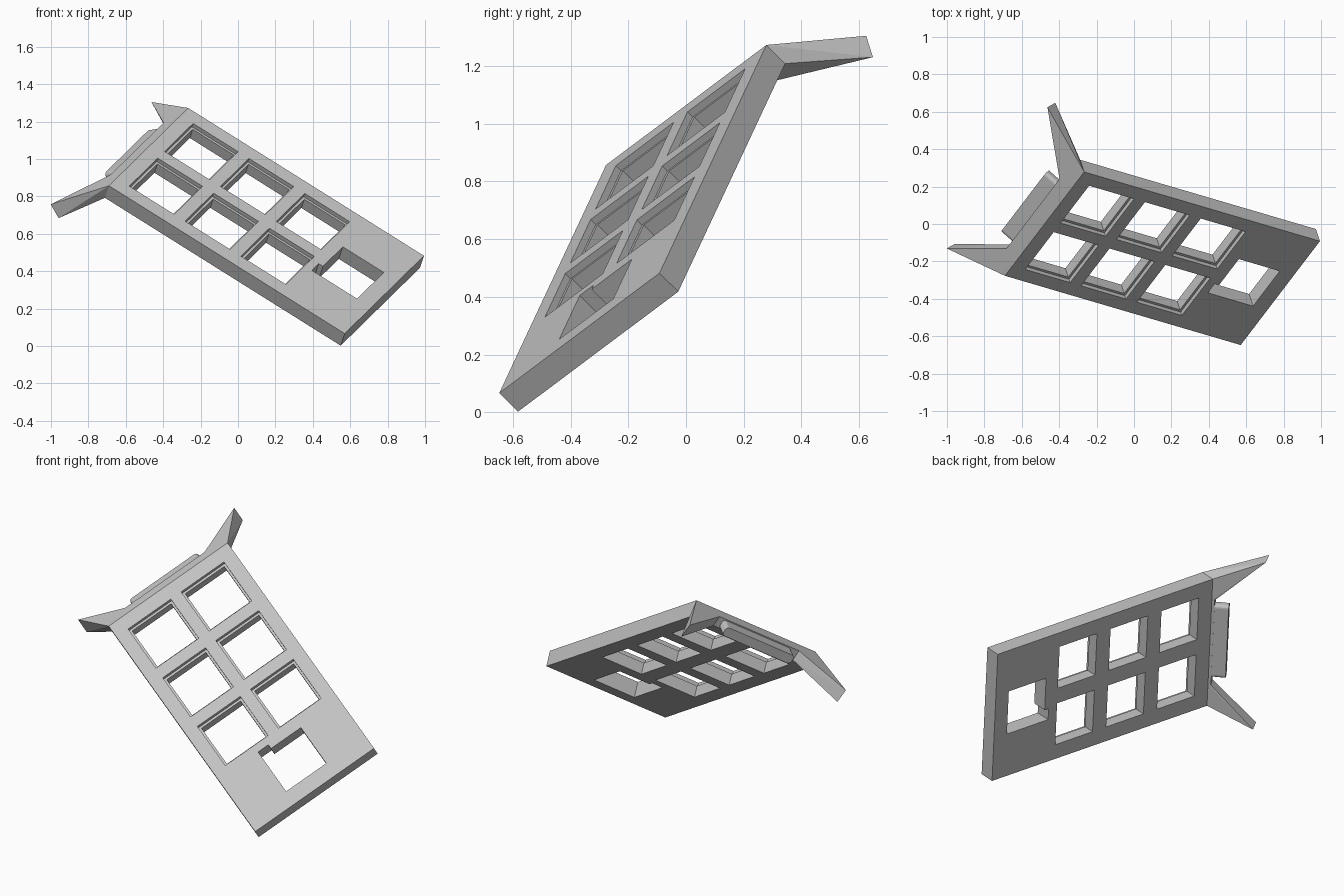
import bpy, bmesh
from mathutils import Matrix, Vector

cube = bpy.data.objects.get("Cube")
if cube:
    bpy.data.objects.remove(cube, do_unlink=True)

# Single grey finish
grey = bpy.data.materials.new("plain_grey")
grey.use_nodes = True
grey.diffuse_color = (0.55, 0.55, 0.55, 1)
grey.node_tree.nodes["Principled BSDF"].inputs["Base Color"].default_value = (0.55, 0.55, 0.55, 1)

# Tilted frame: x runs along the plate, y across it, z out of its face
along = Vector((1.26, -0.37, -0.79)).normalized()
face = along.cross(Vector((0.425, 0.555, 0.415))).normalized()
across = face.cross(along)
FRAME = Matrix((along, across, face)).transposed().to_4x4()
FRAME.translation = (-0.69, -0.277, 0.857)

LENGTH, WIDTH, THICK = 1.533, 0.813, 0.094


def add_box(bm, lo, hi):
    lo, hi = Vector(lo), Vector(hi)
    size = hi - lo
    m = Matrix.Translation((lo + hi) / 2) @ Matrix.Diagonal((*size, 1))
    return bmesh.ops.create_cube(bm, size=1, matrix=m)["verts"]


def finish(bm, name):
    bmesh.ops.recalc_face_normals(bm, faces=bm.faces)
    mesh = bpy.data.meshes.new(name)
    bm.to_mesh(mesh)
    bm.free()
    mesh.materials.append(grey)
    obj = bpy.data.objects.new(name, mesh)
    bpy.context.collection.objects.link(obj)
    obj.matrix_world = FRAME
    return obj


def hull(points, name):
    bm = bmesh.new()
    for p in points:
        bm.verts.new(p)
    bmesh.ops.convex_hull(bm, input=bm.verts)
    bmesh.ops.dissolve_limit(bm, angle_limit=0.01, verts=bm.verts, edges=bm.edges)
    return finish(bm, name)


# Main plate
bm = bmesh.new()
add_box(bm, (0, 0, -THICK), (LENGTH, WIDTH, 0))
plate = finish(bm, "plate")

# Square openings with a shallow wider rim
PITCH, HOLE, RIM, RIM_DEPTH = 0.363, 0.266, 0.292, 0.026
openings, rims = bmesh.new(), bmesh.new()
for i in range(3):
    for j in range(2):
        cx = 0.228 + i * PITCH
        cy = WIDTH / 2 + (j - 0.5) * PITCH
        for bm, side, depth in ((openings, HOLE, 0.2), (rims, RIM, RIM_DEPTH)):
            add_box(bm, (cx - side / 2, cy - side / 2, -depth),
                    (cx + side / 2, cy + side / 2, 0.1))

# Lone opening near the far end, with a corner notch
add_box(openings, (1.175, 0.272, -0.2), (1.441, 0.546, 0.1))
add_box(rims, (1.147, 0.272, -0.2), (1.2, 0.342, 0.1))

for bm, name in ((rims, "rim_cutter"), (openings, "opening_cutter")):
    cutter = finish(bm, name)
    cutter.hide_render = True
    cutter.display_type = "WIRE"
    mod = plate.modifiers.new(name, "BOOLEAN")
    mod.operation = "DIFFERENCE"
    mod.solver = "EXACT"
    mod.object = cutter


# Section coordinates for the end that folds back at 45 degrees
def folded(reach, depth, y):
    k = 0.5 ** 0.5
    return Vector((k * (depth - reach), y, -k * (reach + depth)))


def end_section(y):
    return [Vector((0, y, 0)), Vector((0, y, -THICK)),
            folded(0.083, 0, y), folded(0.083, 0.066, y)]


# Sloped strip along the near end
hull(end_section(0) + end_section(WIDTH), "sloped_end")

# Two splayed legs tapering to a thin edge
for name, outer, inner, tip in (("left_leg", WIDTH, 0.678, 0.963),
                                ("right_leg", 0, 0.135, -0.113)):
    reach = 0.37 if outer else 0.34
    hull(end_section(outer) + end_section(inner)
         + [folded(reach, 0, tip), folded(reach - 0.007, 0.088, tip)], name)

# Rounded bar between the legs
bm = bmesh.new()
verts = add_box(bm, (0.05, 0.18, 0.007), (0.163, 0.645, 0.064))
edges = [e for e in bm.edges if abs(e.verts[0].co.x - e.verts[1].co.x) > 0.01]
bmesh.ops.bevel(bm, geom=edges, offset=0.02, segments=4, profile=0.5, affect="EDGES")
for v in bm.verts:
    v.co = folded(v.co.x, v.co.z, v.co.y)
finish(bm, "end_bar")
